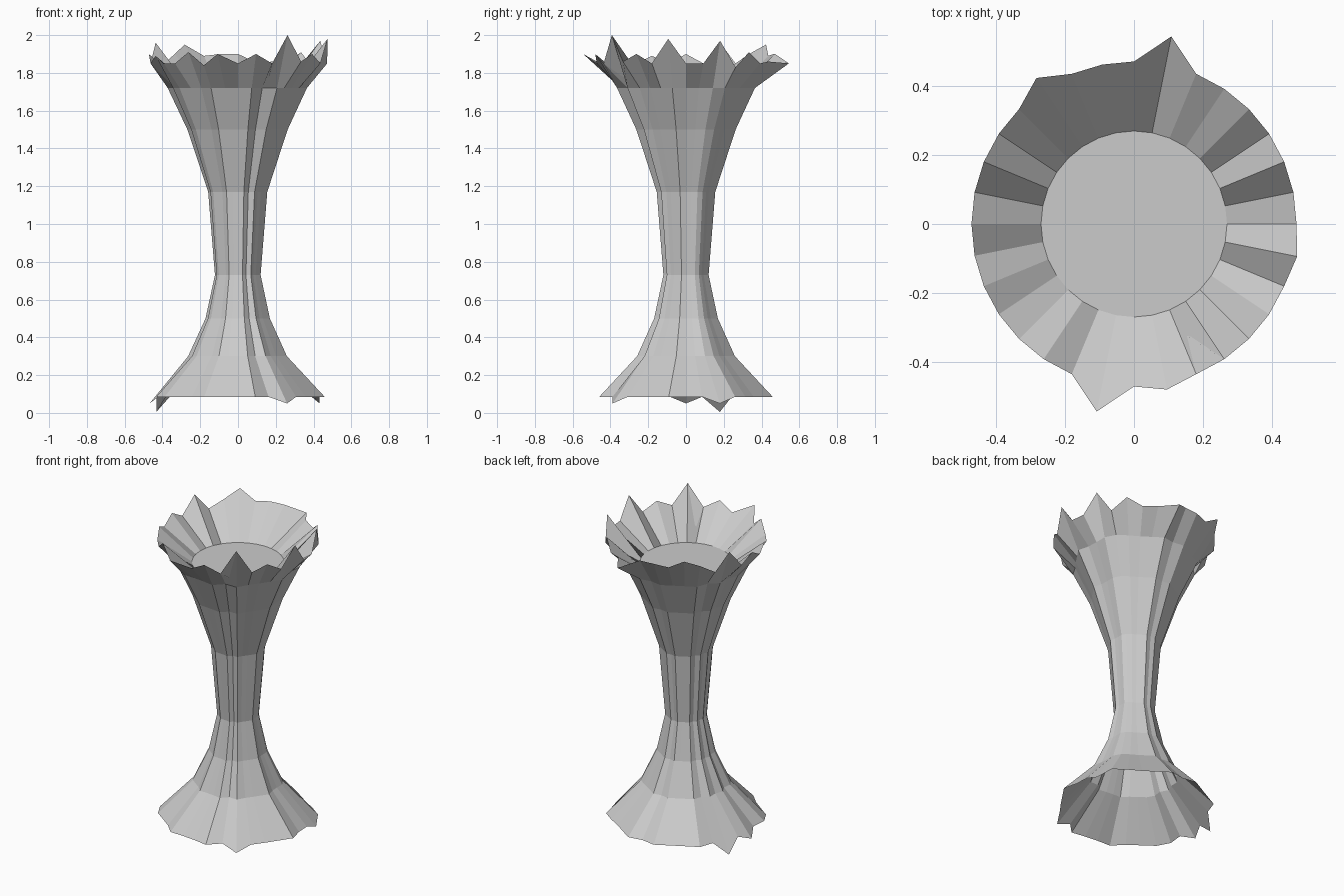
import bpy, bmesh, math

if "Cube" in bpy.data.objects:
    bpy.data.objects.remove(bpy.data.objects["Cube"])

N = 32

# outer profile between the two ragged rims: (radius, height)
PROFILE = [(0.468, 0.085), (0.264, 0.30), (0.172, 0.50), (0.122, 0.73),
           (0.158, 1.17), (0.268, 1.50), (0.372, 1.72), (0.472, 1.85)]

# upper rim heights around the circle, counter-clockwise from +x
TOP_Z = [1.85, 1.85, 1.97, 1.83, 1.91, 1.85, 1.86, 1.85,
         1.90, 1.90, 1.89, 1.95, 1.90, 1.85, 1.96, 1.85,
         1.90, 1.85, 1.89, 1.85, 1.85, 1.91, 1.84, 1.90,
         1.90, 1.85, 1.85, 2.00, 1.86, 1.90, 1.85, 1.98]
TOP_Z[24] = 1.85
TOP_Z[25] = 1.90
TOP_R = {7: 0.555, 11: 0.51, 23: 0.555, 31: 0.483, 25: 0.49}

# drooping points of the lower rim
LOW_Z = {2: 0.05, 14: 0.005, 16: 0.05, 27: 0.05}

# columns that sit back between the standing folds of the body
RECESS = {0: 0.07, 1: 0.06, 4: 0.05, 5: 0.08, 6: 0.06, 8: 0.05,
          10: 0.04, 11: 0.04, 13: 0.07, 15: 0.06, 17: 0.08,
          20: 0.05, 21: 0.06, 23: 0.05, 24: 0.05, 26: 0.10,
          28: 0.07, 29: 0.08, 30: 0.06}
PLEAT = [1 - RECESS.get(i, 0) for i in range(N)]


def ring(bm, radius, height):
    verts = []
    for i in range(N):
        a = 2 * math.pi * i / N
        r = radius(i)
        verts.append(bm.verts.new((r * math.cos(a), r * math.sin(a), height(i))))
    return verts


def bridge(bm, lower, upper):
    for i in range(N):
        j = (i + 1) % N
        bm.faces.new((lower[i], lower[j], upper[j], upper[i]))


def finish(bm, name):
    mesh = bpy.data.meshes.new(name)
    bm.to_mesh(mesh)
    bm.free()
    bpy.context.collection.objects.link(bpy.data.objects.new(name, mesh))


# pleated body with flared foot, inner bowl and bowl floor
bm = bmesh.new()
rings = []
last = len(PROFILE) - 1
for k, (r, z) in enumerate(PROFILE):
    if k == last:
        rings.append(ring(bm, lambda i: TOP_R.get(i, r), lambda i: TOP_Z[i]))
    else:
        droop = LOW_Z if k == 0 else {}
        rings.append(ring(bm, lambda i: r * PLEAT[i], lambda i: droop.get(i, z)))
rings.append(ring(bm, lambda i: 0.27, lambda i: 1.71))
for a, b in zip(rings, rings[1:]):
    bridge(bm, a, b)
bm.faces.new(rings[-1])
finish(bm, "pleated_pedestal")
